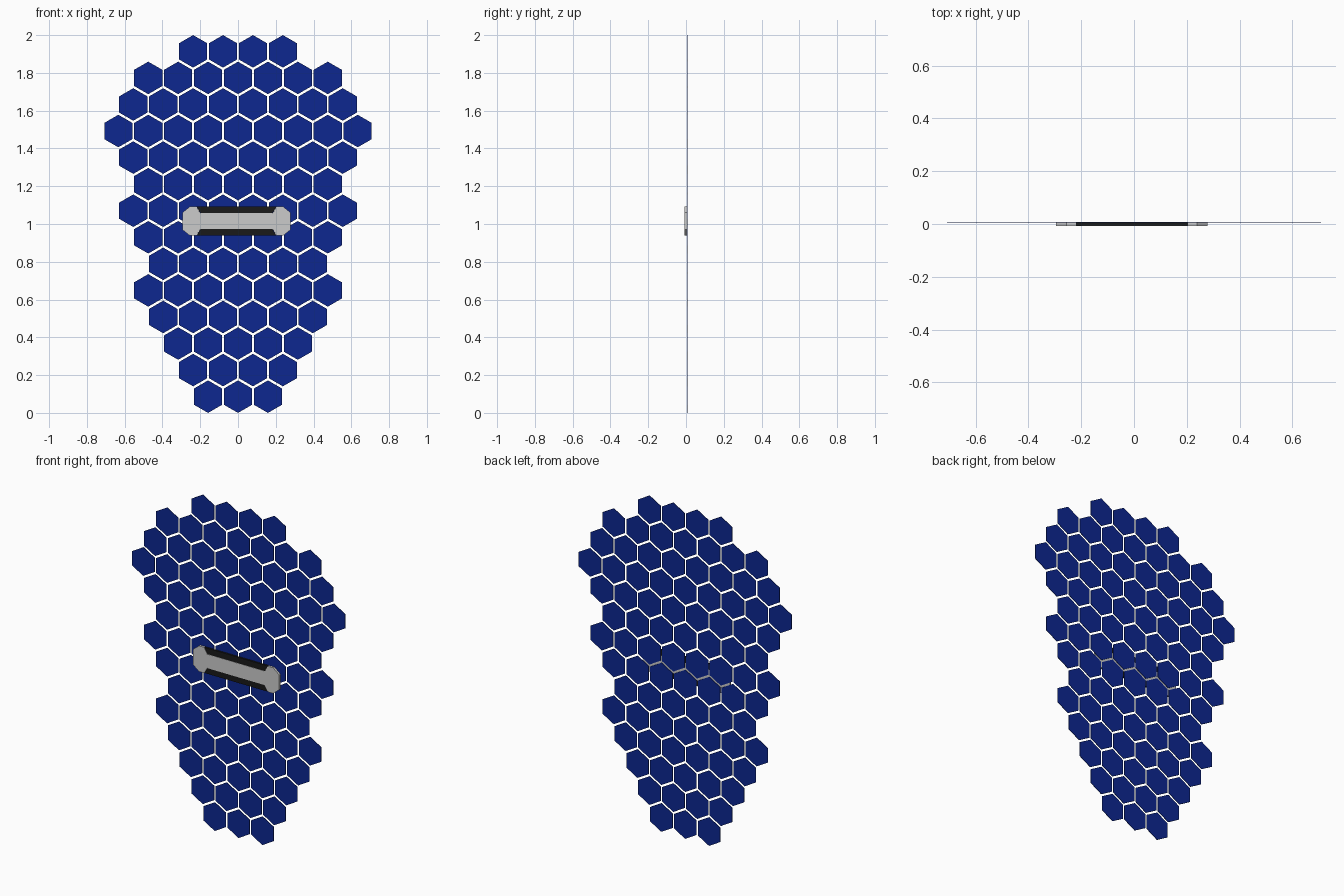
import bpy, bmesh, math

if "Cube" in bpy.data.objects:
    bpy.data.objects.remove(bpy.data.objects["Cube"])

def material(name, rgb):
    m = bpy.data.materials.new(name)
    m.diffuse_color = (*rgb, 1)
    m.use_nodes = True
    m.node_tree.nodes["Principled BSDF"].inputs["Base Color"].default_value = m.diffuse_color
    return m

BLUE = material("blue", (0.004, 0.02, 0.28))
BLACK = material("black", (0.01, 0.01, 0.01))

def prism(bm, pts, y0, y1):
    """Extrude an x-z outline from y0 (front) to y1 (back)."""
    front = [bm.verts.new((x, y0, z)) for x, z in pts]
    back = [bm.verts.new((x, y1, z)) for x, z in pts]
    bm.faces.new(front)
    bm.faces.new(back[::-1])
    n = len(pts)
    for i in range(n):
        j = (i + 1) % n
        bm.faces.new((front[j], front[i], back[i], back[j]))

def make(name, outlines, y0, y1, mat=None):
    bm = bmesh.new()
    for pts in outlines:
        prism(bm, pts, y0, y1)
    bmesh.ops.recalc_face_normals(bm, faces=bm.faces)
    me = bpy.data.meshes.new(name)
    bm.to_mesh(me)
    bm.free()
    ob = bpy.data.objects.new(name, me)
    bpy.context.collection.objects.link(ob)
    if mat:
        me.materials.append(mat)
    return ob

# honeycomb: tile count of each row, bottom to top
ROWS = [3, 4, 5, 6, 7, 6, 7, 8, 7, 8, 9, 8, 7, 4]
R = 0.086
PITCH = 0.1584
STEP = (2 - 2 * R) / (len(ROWS) - 1)
for r, count in enumerate(ROWS):
    z = R + r * STEP
    tiles = []
    for i in range(count):
        x = (i - (count - 1) / 2) * PITCH
        tiles.append([(x + R * math.sin(k * math.pi / 3), z + R * math.cos(k * math.pi / 3))
                      for k in range(6)])
    make(f"hex_tile_row_{r + 1}", tiles, 0.005, 0.008, BLUE)

# handle: faceted end caps, middle bar, dark panels above and below
CX, CZ = -0.008, 1.015
cap = [(0.287, -0.045), (0.287, 0.045), (0.247, 0.077), (0.212, 0.077),
       (0.19, 0.04), (0.19, -0.04), (0.212, -0.077), (0.247, -0.077)]
panel = [(-0.19, 0.042), (0.19, 0.042), (0.212, 0.077), (-0.212, 0.077)]
bar = [(-0.19, -0.042), (0.19, -0.042), (0.19, 0.042), (-0.19, 0.042)]

def placed(pts, sx=1, sz=1):
    return [(CX + sx * x, CZ + sz * z) for x, z in pts]

make("handle_end_caps", [placed(cap), placed(cap, -1)], -0.008, 0.005)
make("handle_bar", [placed(bar)], -0.008, 0.005)
make("handle_dark_panels", [placed(panel), placed(panel, 1, -1)], -0.006, 0.005, BLACK)
